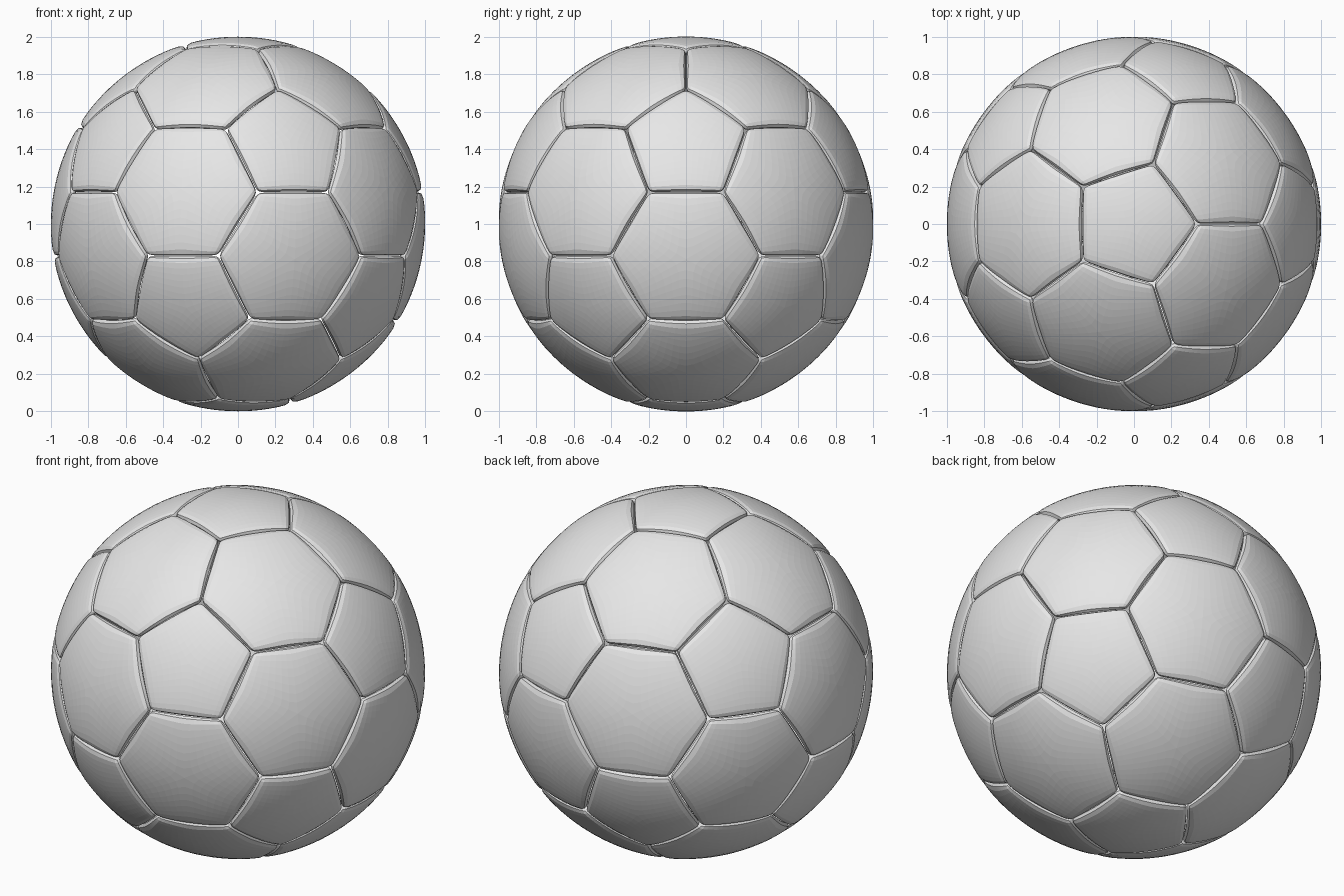
import bpy, bmesh, math

default = bpy.data.objects.get("Cube")
if default:
    bpy.data.objects.remove(default, do_unlink=True)

RADIUS = 1.003      # allows for the slight shrink of the final smoothing
THICKNESS = 0.05

grey = bpy.data.materials.new("light grey")
grey.use_nodes = True
grey.diffuse_color = (0.8, 0.8, 0.8, 1)
grey.node_tree.nodes["Principled BSDF"].inputs["Base Color"].default_value = (0.8, 0.8, 0.8, 1)


def truncated_icosahedron():
    """Twelve pentagons and twenty hexagons, one pentagon facing up."""
    ico = bmesh.new()
    bmesh.ops.create_icosphere(ico, subdivisions=1, radius=1)
    bm = bmesh.new()
    for edge in ico.edges:
        a, b = (v.co for v in edge.verts)
        bm.verts.new(a.lerp(b, 1 / 3))
        bm.verts.new(b.lerp(a, 1 / 3))
    ico.free()
    bmesh.ops.convex_hull(bm, input=bm.verts[:])
    bmesh.ops.dissolve_limit(bm, angle_limit=math.radians(2),
                             verts=bm.verts[:], edges=bm.edges[:])
    bmesh.ops.recalc_face_normals(bm, faces=bm.faces[:])
    return bm


def panels(name, sides):
    """Puffy separate panels made from every face with this many sides."""
    bm = truncated_icosahedron()
    others = [f for f in bm.faces if len(f.verts) != sides]
    bmesh.ops.delete(bm, geom=others, context='FACES')
    bmesh.ops.split_edges(bm, edges=bm.edges[:])
    mesh = bpy.data.meshes.new(name)
    bm.to_mesh(mesh)
    bm.free()
    mesh.materials.append(grey)
    obj = bpy.data.objects.new(name, mesh)
    obj.location.z = 1
    bpy.context.collection.objects.link(obj)

    # divide each panel, push it out to the sphere, thicken, round the rims
    divide = obj.modifiers.new("divide", 'SUBSURF')
    divide.subdivision_type = 'SIMPLE'
    divide.levels = divide.render_levels = 3
    cast = obj.modifiers.new("sphere", 'CAST')
    cast.factor = 1
    cast.use_radius_as_size = False
    cast.size = RADIUS
    solid = obj.modifiers.new("thickness", 'SOLIDIFY')
    solid.thickness = THICKNESS
    solid.offset = -1
    rounding = obj.modifiers.new("rounding", 'SUBSURF')
    rounding.levels = rounding.render_levels = 1


panels("pentagon_panels", 5)
panels("hexagon_panels", 6)
